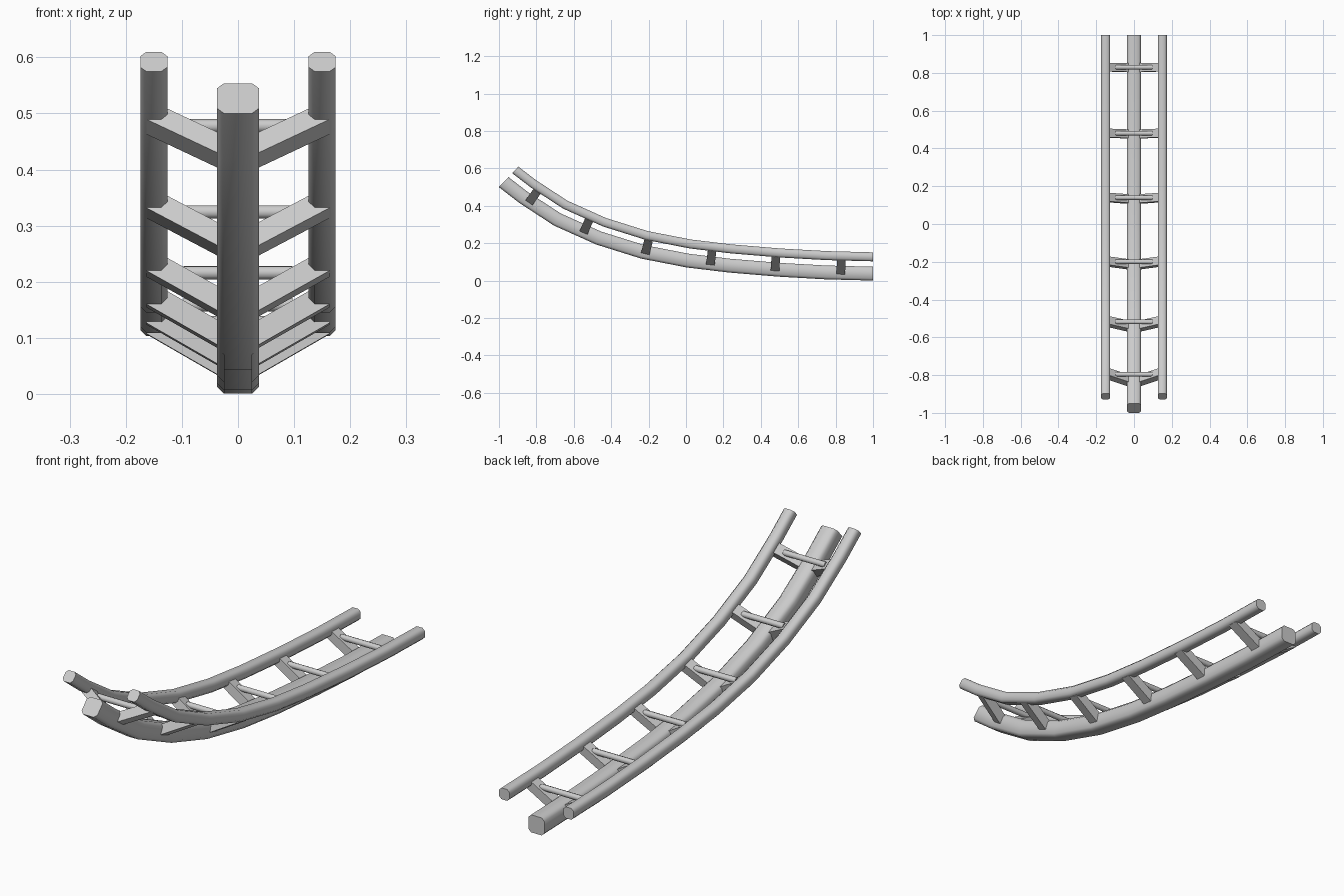
import bpy, bmesh, math
from mathutils import Vector

if "Cube" in bpy.data.objects:
    bpy.data.objects.remove(bpy.data.objects["Cube"])

# Side profile of the spine centreline: y, z, slope angle (degrees, falling towards +y)
PATH = [(-.975, .527, 43.5), (-.87, .446, 37), (-.688, .327, 28.5), (-.467, .228, 20.7),
        (-.231, .154, 14), (.011, .107, 9), (.236, .080, 5.7), (.502, .058, 3.5),
        (.75, .044, 2.2), (1.0, .0375, 0)]
RAIL_X, RAIL_UP = .15, .09


def frame(y, z, deg):
    """Return a mapper from local (x, along, up) to world space."""
    a = math.radians(deg)
    along = Vector((0, math.cos(a), -math.sin(a)))
    up = Vector((0, math.sin(a), math.cos(a)))
    return lambda x, s, n: Vector((x, y, z)) + along * s + up * n


def frame_at(y):
    """Frame on the path at a given y."""
    for p, q in zip(PATH, PATH[1:]):
        if p[0] <= y <= q[0]:
            t = (y - p[0]) / (q[0] - p[0])
            return frame(*[u + (v - u) * t for u, v in zip(p, q)])


def loft(name, rings, smooth=True):
    """Skin a list of closed rings and cap both ends."""
    bm = bmesh.new()
    vs = [[bm.verts.new(p) for p in ring] for ring in rings]
    k = len(vs[0])
    for a, b in zip(vs, vs[1:]):
        for i in range(k):
            bm.faces.new((a[i], a[(i + 1) % k], b[(i + 1) % k], b[i]))
    bm.faces.new(vs[0])
    bm.faces.new(vs[-1])
    bmesh.ops.recalc_face_normals(bm, faces=bm.faces)
    me = bpy.data.meshes.new(name)
    bm.to_mesh(me)
    bm.free()
    ob = bpy.data.objects.new(name, me)
    bpy.context.collection.objects.link(ob)
    if smooth:
        bpy.ops.object.select_all(action='DESELECT')
        ob.select_set(True)
        bpy.context.view_layer.objects.active = ob
        bpy.ops.object.shade_smooth_by_angle(angle=math.radians(60))
    return ob


def octagon(r, c):
    """Square of half width r with corners cut so each flat has half width c."""
    return [(r, -c), (r, c), (c, r), (-c, r), (-r, c), (-r, -c), (-c, -r), (c, -r)]


def sweep(name, section, x0, up):
    loft(name, [[frame(*p)(x0 + x, 0, up + n) for x, n in section] for p in PATH])


# Spine beam and the two running rails
sweep("spine_beam", octagon(.037, .025), 0, 0)
sweep("left_rail", octagon(.024, .0135), -RAIL_X, RAIL_UP)
sweep("right_rail", octagon(.024, .0135), RAIL_X, RAIL_UP)

# Cross ties: a V-shaped bracket plus a thin round brace between its arms
W, H = .023, .045
vee = [(-.163, .065), (0, -.029), (.163, .065), (.163, .065 + H), (0, -.029 + H), (-.163, .065 + H)]
for i, y in enumerate((-.835, -.545, -.216, .131, .476, .828), 1):
    f = frame_at(y)
    loft(f"tie_bracket_{i}", [[f(x, s, n) for x, n in vee] for s in (-W, W)], smooth=False)
    circle = [(.0125 * math.cos(k * math.pi / 4), .0125 * math.sin(k * math.pi / 4)) for k in range(8)]
    loft(f"tie_brace_{i}", [[f(x, s, .067 + n) for s, n in circle] for x in (-.097, .097)])
